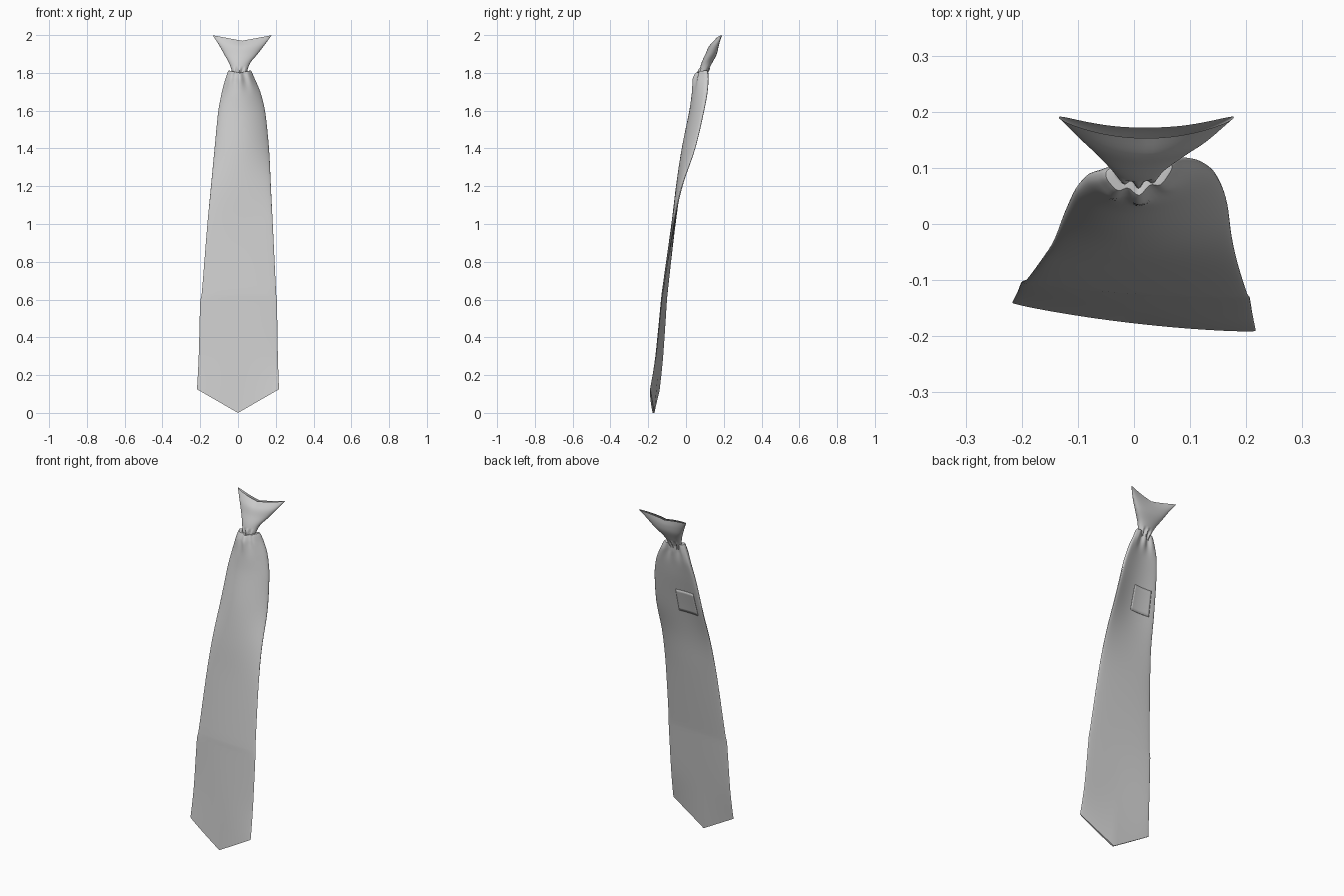
import bpy
import math

if "Cube" in bpy.data.objects:
    bpy.data.objects.remove(bpy.data.objects["Cube"])

N = 64          # points around each cross-section


def catmull(rows, steps):
    """Smoothly interpolate rows of section parameters."""
    out = []
    for i in range(len(rows) - 1):
        p0, p1 = rows[max(i - 1, 0)], rows[i]
        p2, p3 = rows[i + 1], rows[min(i + 2, len(rows) - 1)]
        d = math.dist(p1[:1], p2[:1]) or 1
        d0 = abs(p1[0] - p0[0]) or d
        d2 = abs(p3[0] - p2[0]) or d
        for s in range(steps):
            t = s / steps
            r = []
            for a, b, c, e in zip(p0, p1, p2, p3):
                m1 = 0.5 * ((b - a) * min(1, d / d0) + (c - b))
                m2 = 0.5 * ((c - b) + (e - c) * min(1, d / d2))
                r.append((2*t**3 - 3*t*t + 1)*b + (t**3 - 2*t*t + t)*m1
                         + (3*t*t - 2*t**3)*c + (t**3 - t*t)*m2)
            out.append(r)
    return out + [list(rows[-1])]


def point(row, u, side):
    """Point on a section: u runs -1..1 across, side -1 front, +1 back."""
    z, v, xl, xr, yl, yr, bow, th = row
    k = (u + 1) / 2
    y = yl + (yr - yl) * k - bow * (1 - u * u)
    y += side * th * max(0, 1 - u * u) ** 0.4
    # gathered pleats just below the knot
    f = max(0, min(1, (z - 1.66) / 0.1)) if z < 1.82 else 0
    y += side * 0.007 * f * f * math.cos(9 * u) * (1 - u * u)
    return (xl + (xr - xl) * k, y, z + v * abs(u))


def add_mesh(name, verts, faces):
    me = bpy.data.meshes.new(name)
    me.from_pydata(verts, [], faces)
    me.update()
    ob = bpy.data.objects.new(name, me)
    bpy.context.collection.objects.link(ob)
    bpy.ops.object.select_all(action='DESELECT')
    ob.select_set(True)
    bpy.context.view_layer.objects.active = ob
    bpy.ops.object.shade_smooth_by_angle(angle=math.radians(50))
    return ob


def loft(name, rows, steps, cap):
    verts, faces = [], []
    rings = catmull(rows, steps)
    for r in rings:
        for i in range(N):
            a = 2 * math.pi * i / N
            verts.append(point(r, -math.cos(a), -1 if i < N / 2 else 1))
    for j in range(len(rings) - 1):
        for i in range(N):
            k = (i + 1) % N
            faces.append((j*N + i, j*N + k, (j+1)*N + k, (j+1)*N + i))
    if cap:  # close the thin hem between front and back
        for i in range(N // 2):
            faces.append((i, (N - i) % N, N - i - 1, i + 1))
    return add_mesh(name, verts, faces)


# columns: z, edge rise, x left, x right, y left, y right, bow, half thickness
blade = [
    (0.00, 0.125, -0.217, 0.217, -0.140, -0.190, 0.007, 0.005),
    (0.30, 0.0, -0.208, 0.211, -0.122, -0.160, 0.006, 0.006),
    (0.59, 0.0, -0.200, 0.206, -0.103, -0.130, 0.004, 0.007),
    (0.63, 0.0, -0.192, 0.202, -0.100, -0.125, 0.004, 0.008),
    (1.00, 0.0, -0.162, 0.184, -0.060, -0.068, 0.003, 0.010),
    (1.20, 0.0, -0.143, 0.174, -0.030, -0.022, 0.014, 0.013),
    (1.40, 0.0, -0.124, 0.164, 0.018, 0.045, 0.033, 0.020),
    (1.60, 0.0, -0.104, 0.143, 0.060, 0.090, 0.030, 0.026),
    (1.70, 0.0, -0.085, 0.118, 0.080, 0.106, 0.030, 0.030),
    (1.77, 0.0, -0.066, 0.088, 0.085, 0.110, 0.025, 0.030),
    (1.80, 0.012, -0.050, 0.068, 0.088, 0.104, 0.014, 0.024),
    (1.798, 0.012, -0.034, 0.050, 0.090, 0.097, 0.006, 0.018),
    (1.785, 0.0, -0.024, 0.040, 0.090, 0.094, 0.003, 0.014),
]
knot = [
    (1.775, 0.0, -0.022, 0.038, 0.088, 0.090, 0.0, 0.012),
    (1.80, 0.0, -0.030, 0.046, 0.091, 0.093, 0.002, 0.020),
    (1.85, 0.0, -0.046, 0.063, 0.112, 0.114, 0.004, 0.028),
    (1.90, 0.0, -0.074, 0.104, 0.140, 0.142, 0.008, 0.030),
    (1.94, 0.010, -0.102, 0.142, 0.163, 0.164, 0.017, 0.025),
    (1.97, 0.029, -0.134, 0.178, 0.190, 0.190, 0.028, 0.009),
]
loft("tie_blade", blade, 6, True)
loft("tie_knot", knot, 5, False)

# keeper loop lying on the back of the blade
rows = [r for r in catmull(blade, 12) if 1.36 < r[0] < 1.51]
M = 12
verts, faces = [], []
for r in rows:
    for i in range(M + 1):
        x, y, z = point(r, -0.75 + 0.85 * i / M, 1)
        verts.append((x, y + 0.003, z))
for j in range(len(rows) - 1):
    for i in range(M):
        a = j * (M + 1) + i
        faces.append((a, a + M + 1, a + M + 2, a + 1))
keeper = add_mesh("keeper_loop", verts, faces)
solid = keeper.modifiers.new("thickness", 'SOLIDIFY')
solid.thickness = 0.004
